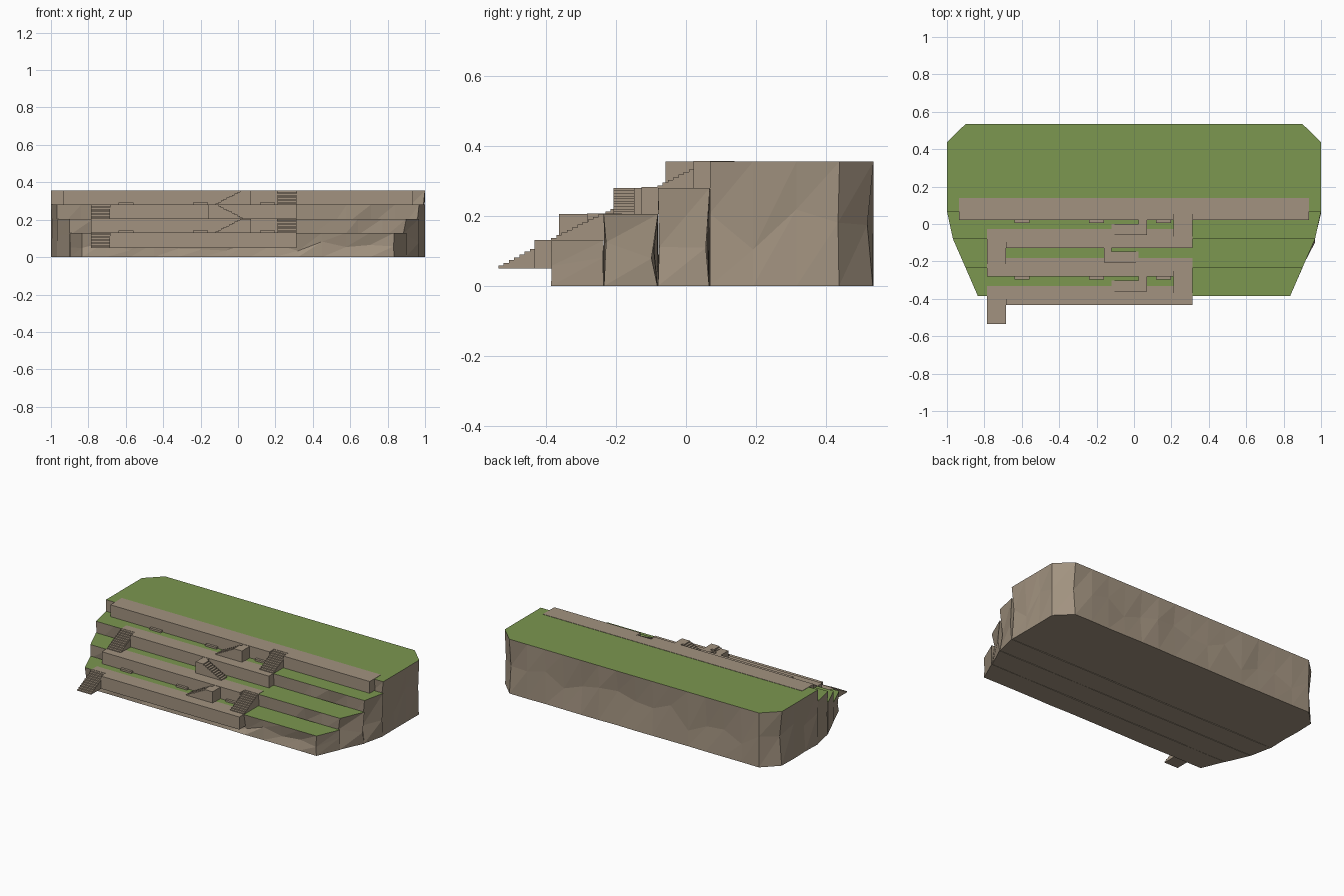
import bpy, bmesh, math, random
from mathutils import Vector

random.seed(4)
cube = bpy.data.objects.get("Cube")
if cube:
    bpy.data.objects.remove(cube, do_unlink=True)


def material(name, rgb):
    m = bpy.data.materials.new(name)
    m.use_nodes = True
    m.diffuse_color = (*rgb, 1)
    m.node_tree.nodes["Principled BSDF"].inputs["Base Color"].default_value = (*rgb, 1)
    return m


STONE = material("tan stone", (0.36, 0.29, 0.215))
GRASS = material("grass green", (0.2, 0.31, 0.08))


def finish(bm, name, mats):
    bmesh.ops.recalc_face_normals(bm, faces=bm.faces)
    mesh = bpy.data.meshes.new(name)
    bm.to_mesh(mesh)
    bm.free()
    for m in mats:
        mesh.materials.append(m)
    ob = bpy.data.objects.new(name, mesh)
    bpy.context.collection.objects.link(ob)
    return ob


def prism(name, points, offset):
    """Extrude a flat polygon by an offset vector."""
    bm = bmesh.new()
    face = bm.faces.new([bm.verts.new(p) for p in points])
    out = bmesh.ops.extrude_face_region(bm, geom=[face])
    verts = [v for v in out["geom"] if isinstance(v, bmesh.types.BMVert)]
    bmesh.ops.translate(bm, verts=verts, vec=offset)
    return finish(bm, name, [STONE])


def box(name, x0, x1, y0, y1, z0, z1):
    return prism(name, [(x0, y0, z0), (x1, y0, z0), (x1, y1, z0), (x0, y1, z0)],
                 (0, 0, z1 - z0))


def rock_tier(name, half, height):
    """Faceted rock block, grass on top; half is the right side, front to back."""
    outline = [Vector(p) for p in half] + [Vector((-x, y)) for x, y in reversed(half)]
    ring = []
    for i, a in enumerate(outline):
        b = outline[(i + 1) % len(outline)]
        d = b - a
        inward = Vector((-d.y, d.x)).normalized()
        n = max(1, round(d.length / 0.13))
        ring += [(a.lerp(b, k / n), inward) for k in range(n)]
    bm = bmesh.new()
    rows = []
    for level in (0, 0.45, 1):
        row = []
        for p, inward in ring:
            dent = 0.02 if level == 0.45 else 0.004 * (1 - level)
            q = p + inward * random.uniform(0, dent)
            z = level + (random.uniform(-0.2, 0.2) if level == 0.45 else 0)
            row.append(bm.verts.new((q.x, q.y, z * height)))
        rows.append(row)
    count = len(ring)
    for low, high in zip(rows, rows[1:]):
        for i in range(count):
            j = (i + 1) % count
            bm.faces.new((low[i], low[j], high[j]))
            bm.faces.new((low[i], high[j], high[i]))
    bm.faces.new(rows[0])
    bm.faces.new(rows[-1]).material_index = 1
    return finish(bm, name, [STONE, GRASS])


def steps(start, end, z0, z1, count=10):
    """Closed stair side profile as (distance, height) pairs."""
    run, rise = (end - start) / count, (z1 - z0) / count
    pts = [(start, z0)]
    for i in range(count):
        pts += [(start + i * run, z0 + (i + 1) * rise),
                (start + (i + 1) * run, z0 + (i + 1) * rise)]
    return pts + [(end, z0)]


# Hillside in four terraces
fronts = [-0.385, -0.235, -0.08, 0.068]
halves = [0.835, 0.9, 0.968, 1.0]
tops = [0.13, 0.205, 0.28, 0.355]
for i in range(4):
    half = [(halves[i], fronts[i])]
    half += [(halves[i + 1], fronts[i + 1])] if i < 3 else [(1, 0.438), (0.9, 0.535)]
    rock_tier(f"terrace_{i + 1}", half, tops[i])

# Retaining walls, each notched where a stair climbs through it
STAIR = 0.1
LIFT = 0.002
for i, (front, top) in enumerate(zip(fronts, tops)):
    base = tops[i - 1] if i else 0.05
    upper = i == 3
    x0, x1 = (-0.935, 0.935) if upper else (-0.785, 0.312)
    y0, y1 = front - 0.047, front + (0.07 if upper else 0.053)
    n0 = 0.212 if i % 2 else x0
    n1 = n0 + STAIR
    if i == 1:
        n1 = x1
    poly = []
    if n0 > x0:
        poly += [(x0, y0), (n0, y0)]
    poly += [(n0, front), (n1, front)]
    if n1 < x1:
        poly += [(n1, y0), (x1, y0)]
    poly += [(x1, y1), (x0, y1)]
    prism(f"retaining_wall_{i + 1}", [(x, y, base) for x, y in poly],
          (0, 0, top + LIFT - base))
    prism(f"end_stair_{i + 1}",
          [(n0, y, z) for y, z in steps(front - 0.15, front, base, top)],
          (n1 - n0, 0, 0))
    # Low benches along two of the walls
    if i in (1, 3):
        for k, x in enumerate((-0.6, -0.2, 0.158)):
            box(f"bench_{i + 1}_{k + 1}", x - 0.04, x + 0.04, y0 - 0.016, y0,
                base, base + 0.012)

# Middle stair zigzagging along the walls, with a landing at the top of each flight
for i in (1, 2, 3):
    base, top = tops[i - 1], tops[i]
    wall = fronts[i] - 0.047
    y0, y1 = wall - 0.08, wall - 0.02
    start, end, edge = (0.025, -0.12, -0.16) if i == 2 else (-0.12, 0.025, 0.07)
    prism(f"middle_flight_{i}",
          [(x, y0, z) for x, z in steps(start, end, base, top)], (0, y1 - y0, 0))
    box(f"middle_landing_{i}", min(end, edge), max(end, edge), y0, wall, base, top)
